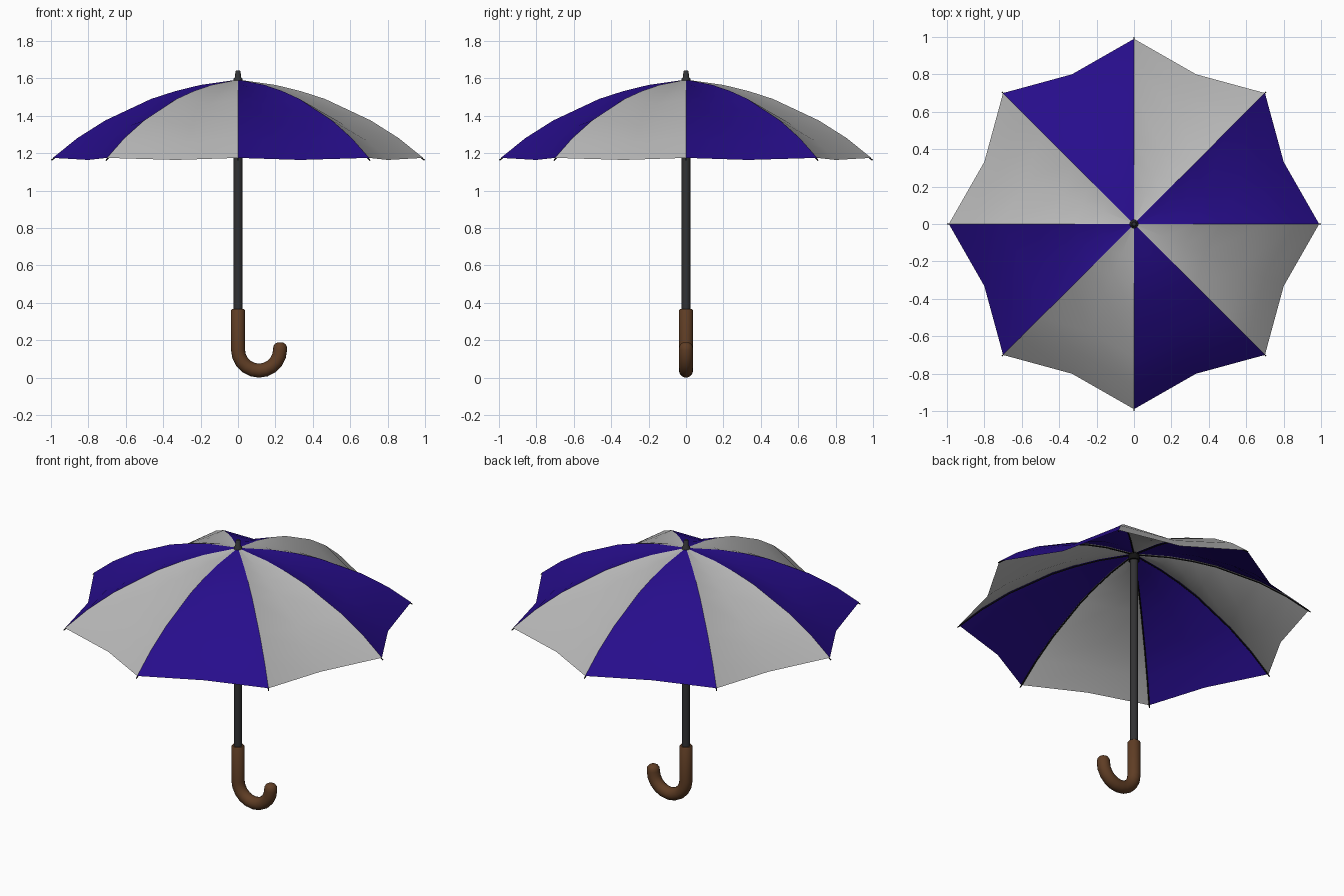
import bpy, bmesh, math
from mathutils import Vector, Matrix

if "Cube" in bpy.data.objects:
    bpy.data.objects.remove(bpy.data.objects["Cube"])


def material(name, rgb):
    m = bpy.data.materials.new(name)
    m.diffuse_color = (*rgb, 1)
    m.use_nodes = True
    m.node_tree.nodes["Principled BSDF"].inputs["Base Color"].default_value = m.diffuse_color
    return m


BLUE = material("deep blue cloth", (0.020, 0.004, 0.260))
GREY = material("light grey cloth", (0.48, 0.48, 0.48))
METAL = material("dark metal", (0.032, 0.032, 0.034))
BLACK = material("black wire", (0.006, 0.006, 0.006))
WOOD = material("brown wood", (0.115, 0.047, 0.018))


def finish(bm, name, mats, angle=None):
    bmesh.ops.recalc_face_normals(bm, faces=bm.faces) if angle else None
    me = bpy.data.meshes.new(name)
    bm.to_mesh(me)
    bm.free()
    for m in mats:
        me.materials.append(m)
    ob = bpy.data.objects.new(name, me)
    bpy.context.collection.objects.link(ob)
    for p in me.polygons:
        p.use_smooth = True
    if angle:
        bpy.ops.object.select_all(action='DESELECT')
        ob.select_set(True)
        bpy.context.view_layer.objects.active = ob
        bpy.ops.object.shade_smooth_by_angle(angle=math.radians(angle))
    return ob


def sweep(bm, pts, sides, turn=0.0):
    """Round tube along (x, z, radius) points, turned about the z axis."""
    rot = Matrix.Rotation(turn, 3, 'Z')
    rings = []
    for i, (x, z, r) in enumerate(pts):
        a, b = pts[max(i - 1, 0)], pts[min(i + 1, len(pts) - 1)]
        t = Vector((b[0] - a[0], 0, b[1] - a[1])).normalized()
        n = Vector((t.z, 0, -t.x))
        ring = []
        for k in range(sides):
            w = math.tau * k / sides
            p = Vector((x, 0, z)) + r * (math.cos(w) * n + math.sin(w) * Vector((0, 1, 0)))
            ring.append(bm.verts.new(rot @ p))
        rings.append(ring)
    for a, b in zip(rings, rings[1:]):
        for k in range(sides):
            j = (k + 1) % sides
            bm.faces.new((a[k], a[j], b[j], b[k]))
    bm.faces.new(rings[0])
    bm.faces.new(rings[-1])


# rib profile: radius, height, sag of the cloth midway between ribs
PROFILE = [(0.01, 1.592, 0.0), (0.20, 1.565, 0.010), (0.335, 1.532, 0.020),
           (0.465, 1.490, 0.026), (0.71, 1.375, 0.026), (0.86, 1.280, 0.016),
           (0.99, 1.175, 0.011)]
RIBS = 8
STEP = math.tau / RIBS

# canopy: eight separate panels, alternating colours, sagging between the ribs
bm = bmesh.new()
for i in range(RIBS):
    rows = []
    for r, z, sag in PROFILE:
        row = []
        for f, rr, zz in ((0, r, z), (0.5, r * 0.875, z - sag), (1, r, z)):
            w = (i + f) * STEP
            row.append(bm.verts.new((rr * math.cos(w), rr * math.sin(w), zz)))
        rows.append(row)
    for a, b in zip(rows, rows[1:]):
        for k in range(2):
            face = bm.faces.new((a[k], b[k], b[k + 1], a[k + 1]))
            face.material_index = i % 2
finish(bm, "canopy", [BLUE, GREY])

# ribs: thin wires under the seams, ending in small points past the cloth
bm = bmesh.new()
path = [(r, z - 0.009, 0.004) for r, z, _ in PROFILE[:-1]]
path += [(0.985, 1.172, 0.004), (0.998, 1.162, 0.003)]
for i in range(RIBS):
    sweep(bm, path, 6, i * STEP)
finish(bm, "ribs", [BLACK], 40)

# hub holding the ribs below the canopy
bm = bmesh.new()
sweep(bm, [(0, 1.545, 0.032), (0, 1.58, 0.032)], 16)
finish(bm, "rib_hub", [BLACK], 40)

# shaft
bm = bmesh.new()
sweep(bm, [(0, 0.34, 0.023), (0, 1.59, 0.023)], 16)
finish(bm, "shaft", [METAL], 40)

# ferrule on top
bm = bmesh.new()
sweep(bm, [(0, 1.575, 0.024), (0, 1.598, 0.023), (0, 1.606, 0.016),
           (0, 1.638, 0.014), (0, 1.643, 0.010)], 12)
finish(bm, "ferrule", [METAL], 40)

# hooked handle with a rounded end
R, H, CZ = 0.1125, 0.0375, 0.15
path = [(0, 0.366, 0.033), (0, 0.360, H)]
for k in range(11):
    w = math.pi * (1 + k / 10)
    path.append((R + R * math.cos(w), CZ + R * math.sin(w), H))
for dz, s in ((0.014, 0.95), (0.027, 0.72), (0.034, 0.40)):
    path.append((2 * R, CZ + 0.004 + dz, H * s))
bm = bmesh.new()
sweep(bm, path, 16)
finish(bm, "handle", [WOOD], 50)
